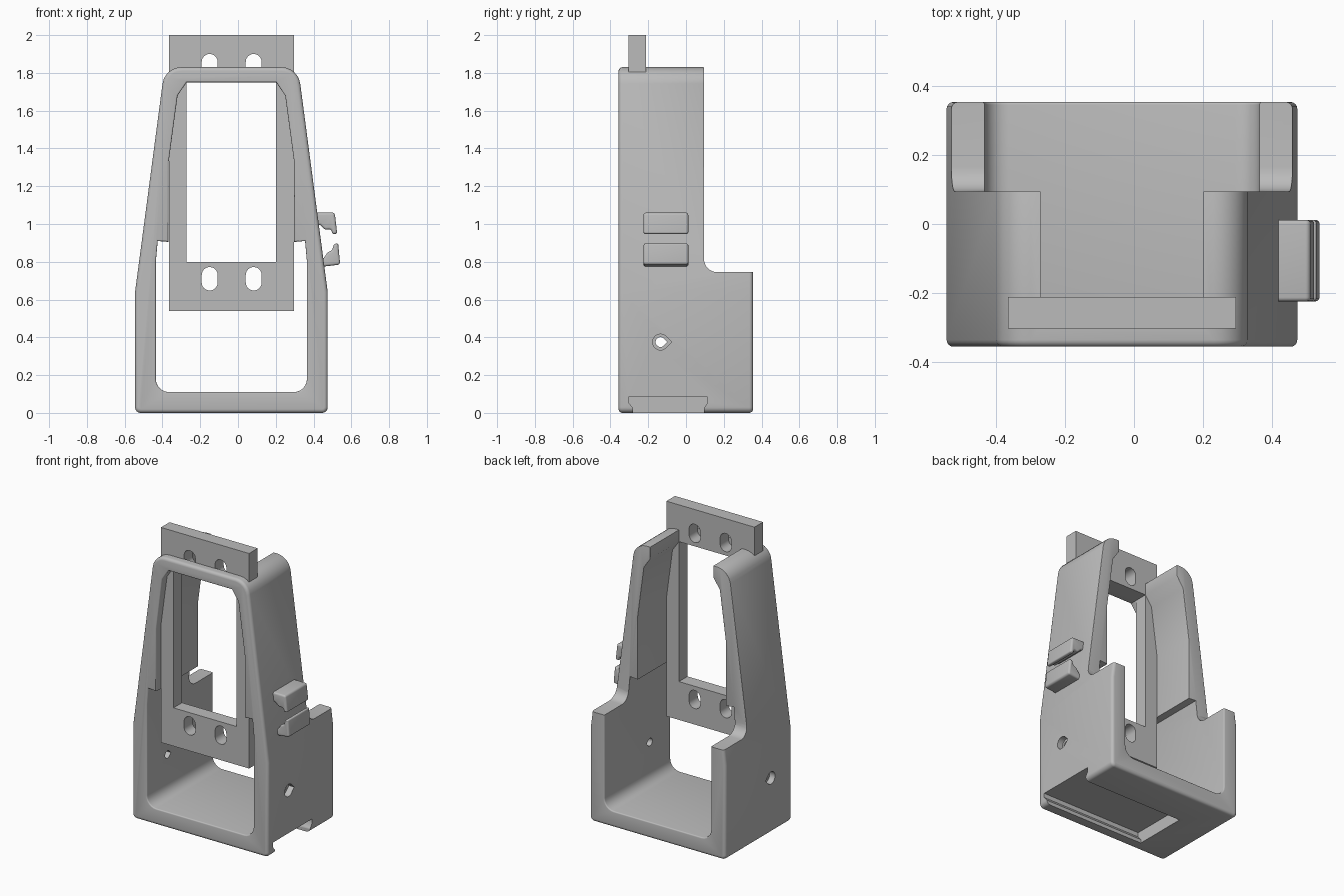
import bpy, bmesh, math
from mathutils import Vector

if "Cube" in bpy.data.objects:
    bpy.data.objects.remove(bpy.data.objects["Cube"])

CX = -0.035                      # middle of the frame
FRONT, BACK, ARM_BACK = -0.357, 0.355, 0.095
SHELF = 0.745                    # top of the rear side walls

grey = bpy.data.materials.new("plain grey")
grey.use_nodes = True
grey.diffuse_color = (0.5, 0.5, 0.5, 1)
grey.node_tree.nodes["Principled BSDF"].inputs["Base Color"].default_value = (0.5, 0.5, 0.5, 1)


def rounded(corners, steps=6):
    """Turn (u, v, radius) corners into a polygon with arcs."""
    out = []
    for i, c in enumerate(corners):
        p, r = Vector(c[:2]), c[2] if len(c) > 2 else 0
        if not r:
            out.append(p)
            continue
        a = (Vector(corners[i - 1][:2]) - p).normalized()
        b = (Vector(corners[(i + 1) % len(corners)][:2]) - p).normalized()
        half = a.angle(b) / 2
        mid = p + (a + b).normalized() * r / math.sin(half)
        s, e = p + a * r / math.tan(half) - mid, p + b * r / math.tan(half) - mid
        turn = s.angle(e)
        for k in range(steps + 1):
            t = k / steps
            out.append(mid + (s * math.sin((1 - t) * turn) + e * math.sin(t * turn)) / math.sin(turn))
    return out


def shrink(pts, d):
    """Move every side of a polygon inwards by d."""
    n = len(pts)
    area = sum(pts[i - 1].x * pts[i].y - pts[i].x * pts[i - 1].y for i in range(n))
    sign = 1 if area > 0 else -1
    out = []
    for i, p in enumerate(pts):
        a, b = (p - pts[i - 1]).normalized(), (pts[(i + 1) % n] - p).normalized()
        na, nb = Vector((-a.y, a.x)) * sign, Vector((-b.y, b.x)) * sign
        out.append(p + (na + nb) * d / (1 + na.dot(nb)))
    return out


def prism(name, corners, lo, hi, axis="y", edge=0, over=0):
    """Extrude a profile; edge rounds the ends (negative flares them, then runs on by over)."""
    pts = rounded(corners)
    rings = [(lo, 0), (hi, 0)]
    if edge:
        e, arc = abs(edge), [k * math.pi / 8 for k in range(5)]
        rings = [(lo + e * (1 - math.sin(t)), edge * (1 - math.cos(t))) for t in reversed(arc)]
        rings = sorted(rings) + sorted((lo + hi - w, d) for w, d in rings)
    if over:
        rings = [(lo - over, rings[0][1])] + rings + [(hi + over, rings[-1][1])]
    bm = bmesh.new()
    loops = []
    for w, d in rings:
        loops.append([bm.verts.new((p.x, w, p.y) if axis == "y" else (w, p.x, p.y))
                      for p in (shrink(pts, d) if d else pts)])
    n = len(pts)
    for a, b in zip(loops, loops[1:]):
        for i in range(n):
            bm.faces.new((a[i - 1], a[i], b[i], b[i - 1]))
    bm.faces.new(loops[0])
    bm.faces.new(loops[-1])
    bmesh.ops.recalc_face_normals(bm, faces=bm.faces)
    me = bpy.data.meshes.new(name)
    bm.to_mesh(me)
    bm.free()
    me.materials.append(grey)
    ob = bpy.data.objects.new(name, me)
    bpy.context.collection.objects.link(ob)
    return ob


def cut(ob, cutter):
    mod = ob.modifiers.new("cut", "BOOLEAN")
    mod.operation, mod.solver, mod.object = "DIFFERENCE", "EXACT", cutter
    dg = bpy.context.evaluated_depsgraph_get()
    me = bpy.data.meshes.new_from_object(ob.evaluated_get(dg))
    ob.modifiers.clear()
    ob.data = me
    bpy.data.objects.remove(cutter)


def mirrored(half):
    """Right half, bottom to top, completed with its mirror image."""
    return ([(CX + h[0], *h[1:]) for h in half] + [(CX - h[0], *h[1:]) for h in reversed(half)])


def box(x0, x1, z0, z1):
    return [(x0, z0), (x1, z0), (x1, z1), (x0, z1)]


def slot(x, z, r, half):
    return [(x - r, z - half, r * .99), (x + r, z - half, r * .99),
            (x + r, z + half, r * .99), (x - r, z + half, r * .99)]


def teardrop(y, z, r):
    ring = [(y + r * math.cos(a), z + r * math.sin(a))
            for a in (math.radians(45 + 15 * k) for k in range(19))]
    return ring + [(y + r * 1.41, z)]


# Tapered frame and its opening
frame = prism("frame", mirrored([(.51, 0, .03), (.51, .64), (.353, 1.83, .1)]), FRONT, BACK, edge=.02)
cut(frame, prism("opening", mirrored([(.40, .11, .07), (.40, .80), (.39, .91), (.332, .905),
                                      (.332, 1.33), (.285, 1.68), (.237, 1.75)]),
                 FRONT, BACK, edge=-.008, over=.05))

# Rear step with a fillet, and the gap between the two arms
cut(frame, prism("rear_step", [(ARM_BACK, SHELF, .07), (.6, SHELF), (.6, 2.2), (ARM_BACK, 2.2)],
                 -1, 1, axis="x"))
cut(frame, prism("top_gap", box(CX - .237, CX + .237, 1.6, 2.2), -.30, .5))

# Soft back edges on the arms
bm = bmesh.new()
bm.from_mesh(frame.data)
bmesh.ops.remove_doubles(bm, verts=bm.verts, dist=1e-4)
edges = [e for e in bm.edges if len(e.link_faces) == 2 and e.calc_face_angle() > .6
         and all(abs(v.co.y - ARM_BACK) < .001 and v.co.z > SHELF + .05 for v in e.verts)]
bmesh.ops.bevel(bm, geom=edges, offset=.018, segments=3, profile=.5, affect="EDGES", clamp_overlap=True)
bm.to_mesh(frame.data)
bm.free()

# Screw clearance notches in the front bar
SCREWS = (CX - .115, CX + .118)
for x in SCREWS:
    cut(frame, prism("notch", slot(x, 1.88, .075, .045), -.5, -.30))

# Pointed holes through both side walls
cut(frame, prism("side_hole", teardrop(-.135, .375, .026), -1, 1, axis="x"))
for x in (CX - .51, CX + .51):
    cut(frame, prism("recess", teardrop(-.135, .375, .042), x - .04, x + .04, axis="x"))

# Rail slot under the floor, open on one side
rail = [(-.28, -.1), (.095, -.1), (.095, .025), (.115, .055),
        (.115, .085), (-.305, .085), (-.305, .055), (-.28, .025)]
cut(frame, prism("rail_slot", rail, -.29, 1, axis="x"))

# Mounting plate with window and slotted screw holes
plate = prism("mounting_plate", box(CX - .331, CX + .331, .54, 2), -.304, -.212)
cut(plate, prism("window", box(CX - .2365, CX + .2365, .80, 1.75), -1, 1))
for x in SCREWS:
    for z in (.71, 1.838):
        cut(plate, prism("screw_slot", slot(x, z, .042, .062), -1, 1))

# Cable clip jaws on the left wall
prism("clip_upper_jaw", [(.38, 1.06), (.512, 1.06, .015), (.525, .95, .008), (.502, .945, .008),
                         (.492, .972, .015), (.46, .97, .02), (.435, .995), (.38, .995)],
      -.225, .012, edge=.012)
prism("clip_lower_jaw", [(.38, .775), (.455, .775), (.541, .785, .015), (.53, .90, .008),
                         (.508, .892, .008), (.498, .862, .015), (.475, .85, .02), (.45, .815), (.38, .815)],
      -.225, .012, edge=.012)

for ob in list(bpy.context.scene.objects):
    if ob.type == "MESH" and grey.name in ob.data.materials:
        bpy.ops.object.select_all(action="DESELECT")
        ob.select_set(True)
        bpy.context.view_layer.objects.active = ob
        bpy.ops.object.shade_smooth_by_angle(angle=math.radians(35))
